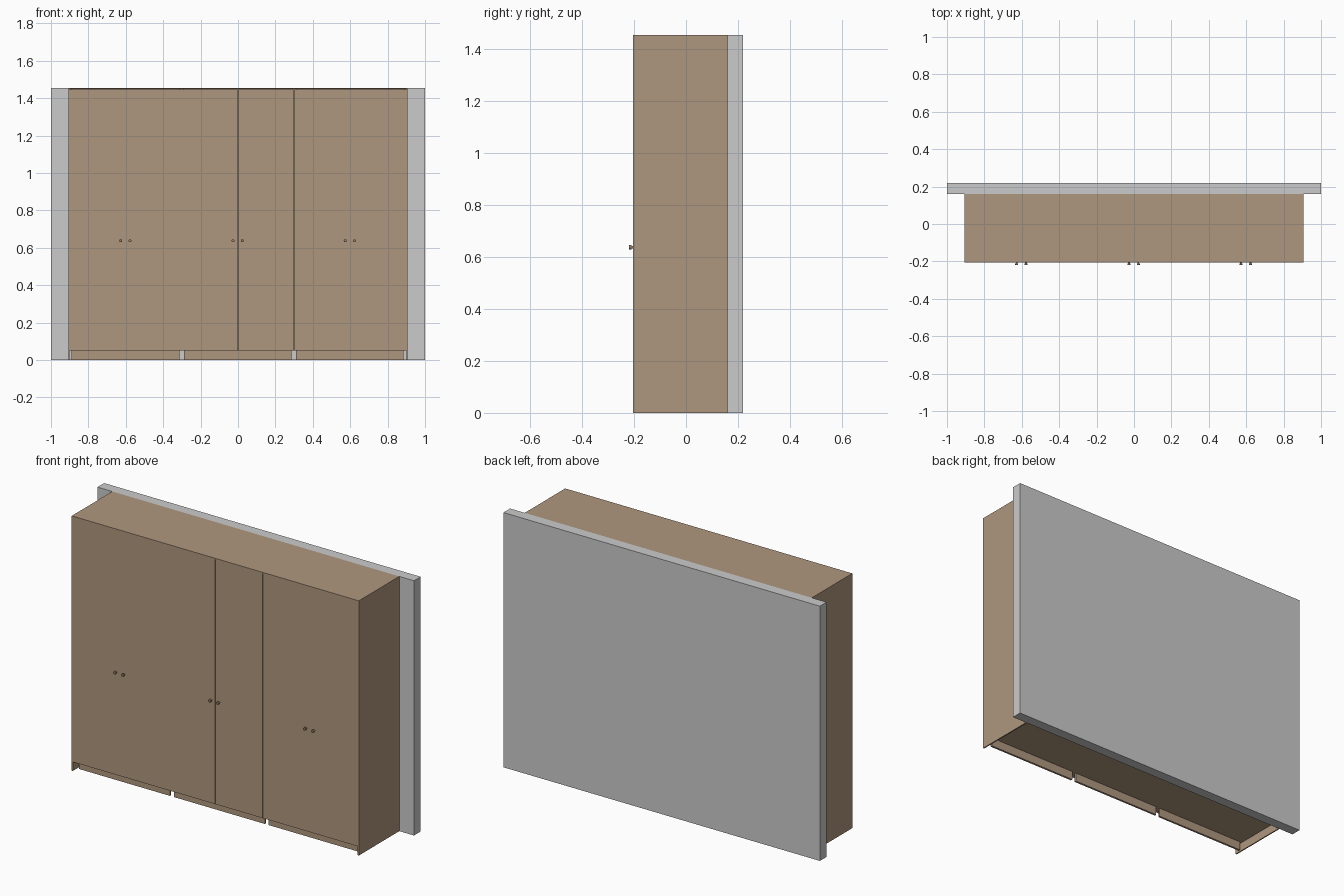
import bpy
import math

if "Cube" in bpy.data.objects:
    bpy.data.objects.remove(bpy.data.objects["Cube"])


def material(name, rgb):
    m = bpy.data.materials.new(name)
    m.diffuse_color = (*rgb, 1)
    m.use_nodes = True
    m.node_tree.nodes["Principled BSDF"].inputs["Base Color"].default_value = m.diffuse_color
    return m


wood = material("wood", (0.43, 0.31, 0.21))
knob_wood = material("dark_wood", (0.30, 0.20, 0.13))


def box(name, x, y, z, mat=None):
    """Box from (min, max) pairs on each axis."""
    bpy.ops.mesh.primitive_cube_add(size=1)
    ob = bpy.context.object
    ob.name = name
    ob.location = [(a + b) / 2 for a, b in (x, y, z)]
    ob.scale = [b - a for a, b in (x, y, z)]
    bpy.ops.object.transform_apply(location=False, rotation=False, scale=True)
    if mat:
        ob.data.materials.append(mat)
    return ob


def cylinder(name, x, z, radius, y0, y1):
    bpy.ops.mesh.primitive_cylinder_add(
        vertices=16, radius=radius, depth=y1 - y0,
        location=(x, (y0 + y1) / 2, z), rotation=(math.pi / 2, 0, 0))
    ob = bpy.context.object
    ob.name = name
    ob.data.materials.append(knob_wood)
    bpy.ops.object.shade_smooth_by_angle(angle=math.radians(40))


FRONT, BACK, TOP, BASE = -0.205, 0.16, 1.455, 0.05
DOOR_Y = (-0.203, -0.19)
T = 0.007

# Wall slab behind the wardrobe
box("wall", (-1, 1), (BACK, 0.22), (0, TOP))

# Outer side panels reach the floor, top panel closes them
for s, side in ((-1, "left"), (1, "right")):
    box(side + "_side_panel", sorted((s * 0.907, s * 0.9)), (FRONT, BACK), (0, TOP), wood)
box("top_panel", (-0.9, 0.9), (FRONT, BACK), (TOP - T, TOP), wood)

# Three cabinet units, each with two doors, two knobs and a kickboard
for i, cx in enumerate((-0.6, 0, 0.6), 1):
    l, r = cx - 0.3, cx + 0.3
    inner = (DOOR_Y[1], BACK - 0.005)
    box(f"unit_{i}_bottom", (l, r), inner, (BASE, BASE + 0.012), wood)
    box(f"unit_{i}_back", (l, r), (BACK - 0.008, BACK), (BASE, TOP - T), wood)
    box(f"unit_{i}_left_wall", (l, l + 0.012), inner, (BASE + 0.012, TOP - T), wood)
    box(f"unit_{i}_right_wall", (r - 0.012, r), inner, (BASE + 0.012, TOP - T), wood)
    box(f"kickboard_{i}", (cx - 0.289, cx + 0.286), (-0.167, -0.155), (0, BASE), wood)
    for s, side in ((-1, "left"), (1, "right")):
        x0, x1 = sorted((cx, cx + s * 0.3))
        # narrow reveals beside the centre-right door
        x1 -= 0.003 if x1 in (0, 0.3) else 0
        box(f"unit_{i}_{side}_door", (x0, x1), DOOR_Y, (BASE, TOP - T - 0.001), wood)
        kx = cx - 0.002 + s * 0.025
        cylinder(f"unit_{i}_{side}_knob_stem", kx, 0.638, 0.005, -0.212, -0.202)
        cylinder(f"unit_{i}_{side}_knob", kx, 0.638, 0.008, -0.22, -0.21)
